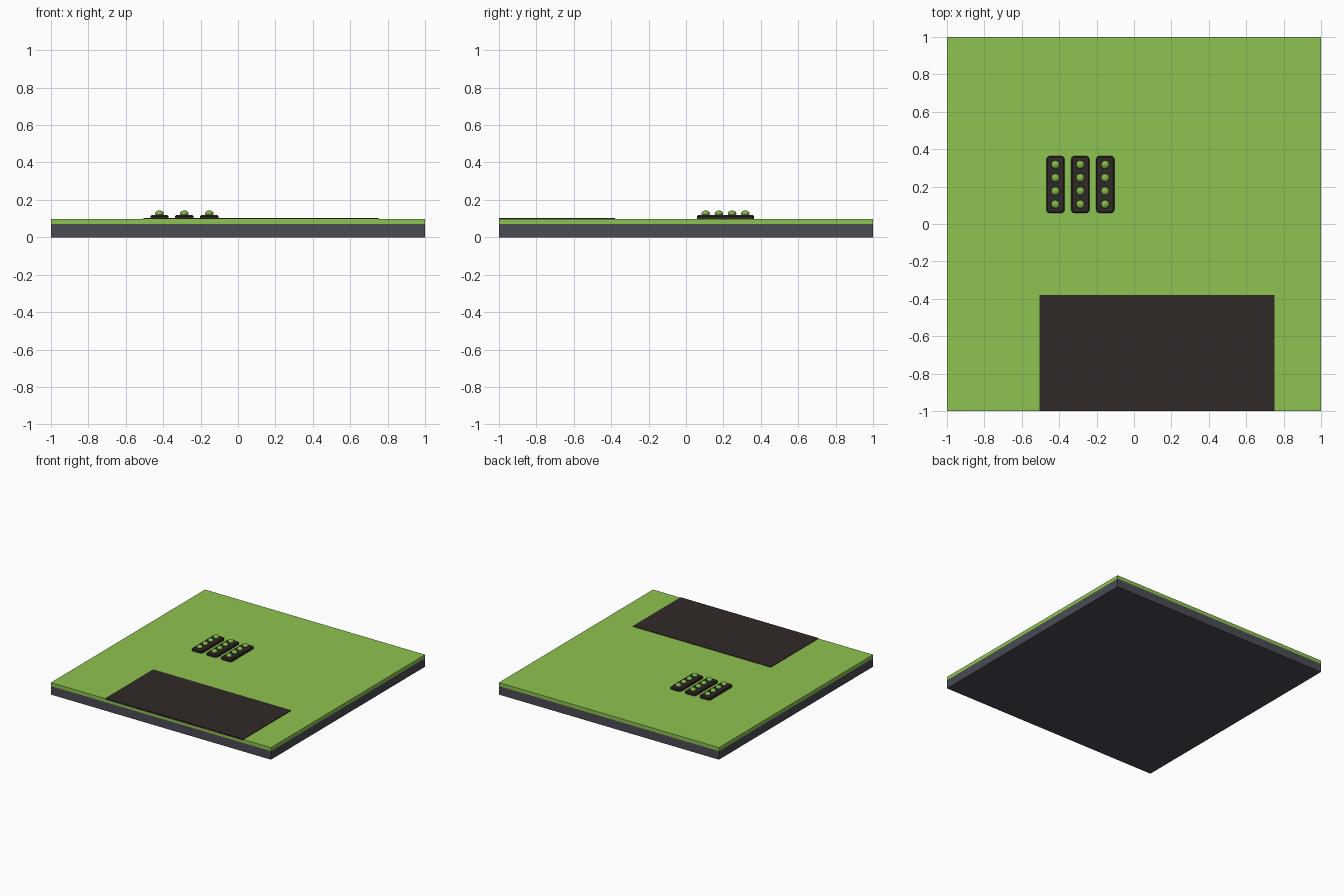
import bpy, bmesh
from mathutils import Matrix

if "Cube" in bpy.data.objects:
    bpy.data.objects.remove(bpy.data.objects["Cube"])


def material(name, rgb):
    m = bpy.data.materials.new(name)
    m.diffuse_color = (*rgb, 1)
    m.use_nodes = True
    m.node_tree.nodes["Principled BSDF"].inputs["Base Color"].default_value = m.diffuse_color
    return m


GRASS = material("grass_green", (0.27, 0.54, 0.08))
STONE = material("dark_stone", (0.07, 0.07, 0.09))
SOIL = material("dark_soil", (0.03, 0.022, 0.02))
LEAF = material("leaf_green", (0.22, 0.46, 0.07))


def finish(bm, name, mat):
    me = bpy.data.meshes.new(name)
    bm.to_mesh(me)
    bm.free()
    ob = bpy.data.objects.new(name, me)
    me.materials.append(mat)
    bpy.context.collection.objects.link(ob)
    return ob


def box(name, x0, x1, y0, y1, z0, z1, mat, corner=0, lip=0):
    bm = bmesh.new()
    bmesh.ops.create_cube(bm, size=1, matrix=Matrix.Translation(
        ((x0 + x1) / 2, (y0 + y1) / 2, (z0 + z1) / 2))
        @ Matrix.Diagonal((x1 - x0, y1 - y0, z1 - z0, 1)))
    if corner:  # round the upright corners
        up = [e for e in bm.edges
              if abs(e.verts[0].co.z - e.verts[1].co.z) > 1e-4]
        bmesh.ops.bevel(bm, geom=up, offset=corner, segments=3,
                        profile=0.5, affect='EDGES')
    if lip:  # soften the top rim
        rim = [e for e in bm.edges if all(v.co.z > z1 - 1e-4 for v in e.verts)]
        bmesh.ops.bevel(bm, geom=rim, offset=lip, segments=1, affect='EDGES')
    return finish(bm, name, mat)


# ground tile: stone base, grass layer and soil patch
box("base_slab", -1, 1, -1, 1, 0, 0.07, STONE)
box("grass_layer", -1, 1, -1, 1, 0.07, 0.099, GRASS)
box("soil_patch", -0.505, 0.75, -1, -0.38, 0.09, 0.103, SOIL)

# three planting beds, each with four little plants
for i, x in enumerate((-0.42, -0.287, -0.154)):
    box(f"planting_bed_{i + 1}", x - 0.049, x + 0.049, 0.058, 0.364,
        0.095, 0.118, SOIL, corner=0.02, lip=0.006)
    for j in range(4):
        bm = bmesh.new()
        bmesh.ops.create_uvsphere(
            bm, u_segments=12, v_segments=8, radius=1,
            matrix=Matrix.Translation((x, 0.105 + 0.0707 * j, 0.127))
            @ Matrix.Diagonal((0.023, 0.023, 0.016, 1)))
        for f in bm.faces:
            f.smooth = True
        finish(bm, f"plant_{i + 1}_{j + 1}", LEAF)
